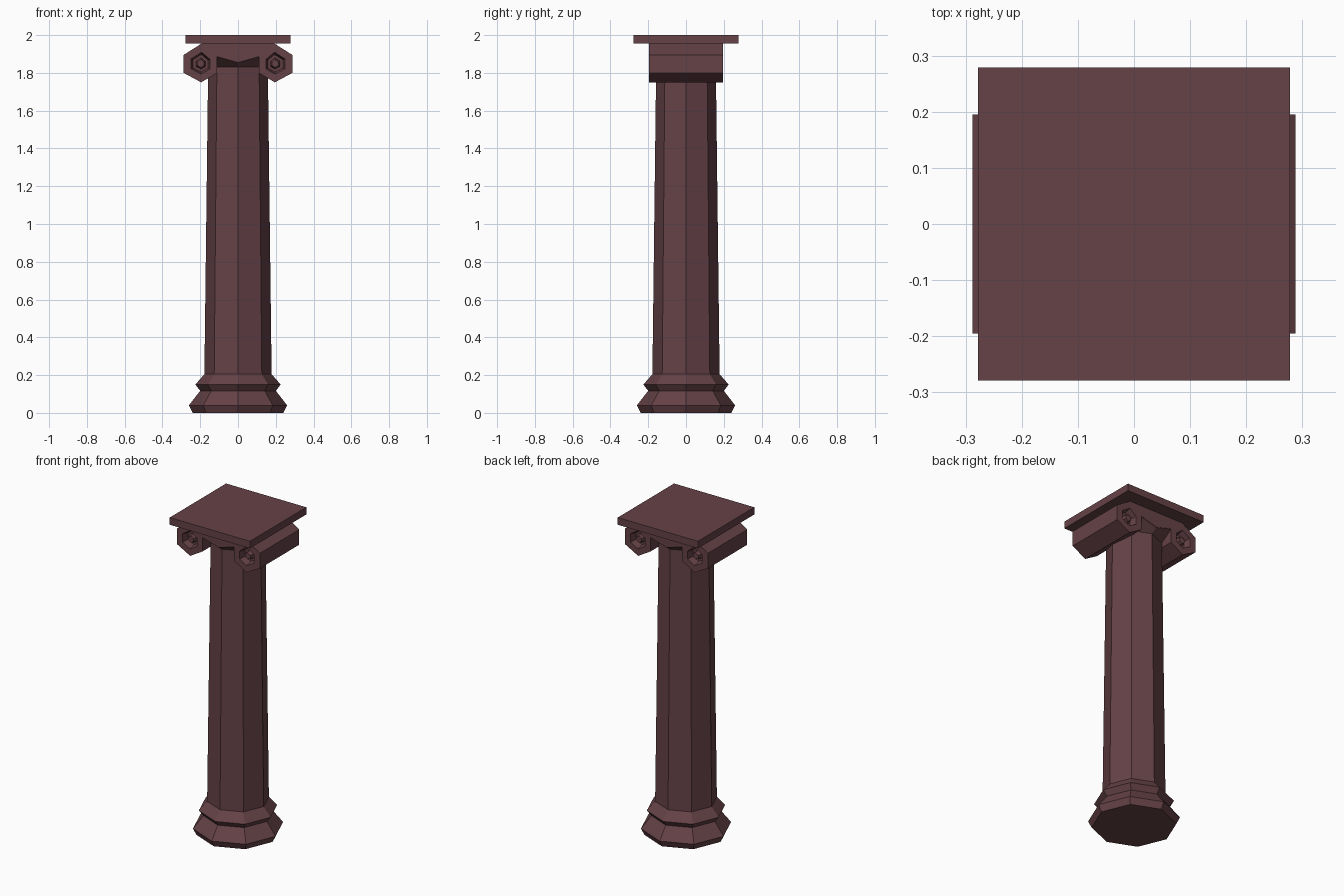
import bpy, bmesh, math

if "Cube" in bpy.data.objects:
    bpy.data.objects.remove(bpy.data.objects["Cube"])

stone = bpy.data.materials.new("dark red stone")
stone.use_nodes = True
colour = (0.130, 0.054, 0.062, 1)
stone.diffuse_color = colour
stone.node_tree.nodes["Principled BSDF"].inputs["Base Color"].default_value = colour

DEPTH = 0.195  # half depth of the scrolled capital
SIDES = 8


def finish(name, bm):
    bmesh.ops.recalc_face_normals(bm, faces=bm.faces)
    mesh = bpy.data.meshes.new(name)
    bm.to_mesh(mesh)
    bm.free()
    mesh.materials.append(stone)
    obj = bpy.data.objects.new(name, mesh)
    bpy.context.collection.objects.link(obj)
    return obj


def lathe(name, profile):
    """Octagonal turned solid, corners on the axes."""
    bm = bmesh.new()
    rings = []
    for r, z in profile:
        angles = [math.tau * i / SIDES for i in range(SIDES)]
        rings.append([bm.verts.new((r * math.cos(a), r * math.sin(a), z)) for a in angles])
    for low, high in zip(rings, rings[1:]):
        for i in range(SIDES):
            j = (i + 1) % SIDES
            bm.faces.new((low[i], low[j], high[j], high[i]))
    bm.faces.new(rings[0])
    bm.faces.new(rings[-1])
    return bm


def prism(outline):
    """Outline in x and z, extruded through the capital's depth."""
    bm = bmesh.new()
    front = bm.faces.new([bm.verts.new((x, -DEPTH, z)) for x, z in outline])
    moved = bmesh.ops.extrude_face_region(bm, geom=[front])["geom"]
    bmesh.ops.translate(bm, vec=(0, 2 * DEPTH, 0),
                        verts=[v for v in moved if isinstance(v, bmesh.types.BMVert)])
    bm.normal_update()
    return bm


def ring_step(bm, face, scale, push):
    """Extrude an end face, scaled about its centre and moved in or out."""
    face = bmesh.ops.extrude_discrete_faces(bm, faces=[face])["faces"][0]
    centre = face.calc_center_median()
    for v in face.verts:
        v.co = centre + (v.co - centre) * scale
        v.co.y += push
    return face


# Stepped base
finish("base", lathe("base", [(0.24, 0), (0.26, 0.04), (0.20, 0.117),
                              (0.226, 0.15), (0.178, 0.205)]))

# Tapered shaft
finish("shaft", lathe("shaft", [(0.178, 0.205), (0.158, 1.83)]))

# Flared neck, trimmed to the faces of the capital
neck = lathe("neck", [(0.158, 1.83), (0.26, 1.90)])
for axis, limit in ((0, 0.15), (1, DEPTH - 0.001)):
    for sign in (-1, 1):
        normal = [0, 0, 0]
        normal[axis] = sign
        point = [n * limit for n in normal]
        geom = neck.verts[:] + neck.edges[:] + neck.faces[:]
        cut = bmesh.ops.bisect_plane(neck, geom=geom, plane_co=point,
                                     plane_no=normal, clear_outer=True)
        edges = [e for e in cut["geom_cut"] if isinstance(e, bmesh.types.BMEdge)]
        bmesh.ops.holes_fill(neck, edges=edges)
finish("neck", neck)

# Capital body between the scrolls
finish("capital_body", prism([(-0.19, 1.957), (-0.11, 1.89), (0, 1.86),
                              (0.11, 1.89), (0.19, 1.957)]))

# Hexagonal scrolls with a hollow and a boss at both ends
for name, side in (("left_scroll", 1), ("right_scroll", -1)):
    hexagon = [(0.19, 1.957), (0.288, 1.895), (0.288, 1.80),
               (0.195, 1.75), (0.11, 1.80), (0.11, 1.89)]
    bm = prism([(side * x, z) for x, z in hexagon])
    ends = [f for f in bm.faces if abs(f.normal.y) > 0.9]
    for face in ends:
        inward = -math.copysign(1, face.calc_center_median().y)
        for scale, push in ((0.56, 0), (0.8, 0.04), (0.65, 0), (0.7, -0.03)):
            face = ring_step(bm, face, scale, push * inward)
    finish(name, bm)

# Square top slab
bm = bmesh.new()
bmesh.ops.create_cube(bm, size=1)
bmesh.ops.scale(bm, vec=(0.556, 0.558, 0.045), verts=bm.verts)
bmesh.ops.translate(bm, vec=(0, 0, 1.9775), verts=bm.verts)
finish("top_slab", bm)
